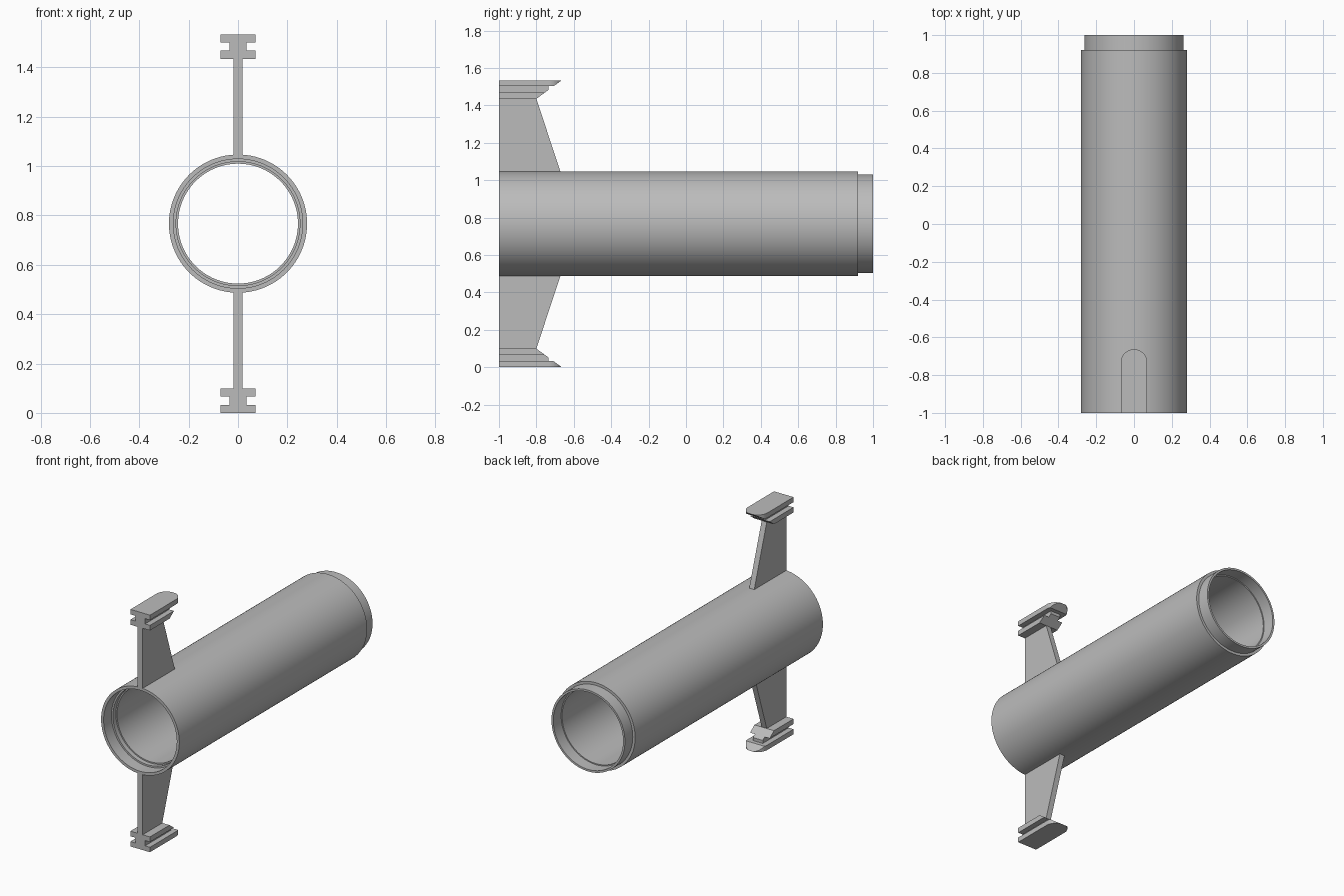
import bpy, bmesh, math
from mathutils import Vector, Matrix

cube = bpy.data.objects.get("Cube")
if cube:
    bpy.data.objects.remove(cube, do_unlink=True)

AXIS = 0.767   # height of the tube axis
FRONT = -1.0

grey = bpy.data.materials.new("plain grey")
grey.use_nodes = True
grey.diffuse_color = (0.5, 0.5, 0.5, 1)
grey.node_tree.nodes["Principled BSDF"].inputs["Base Color"].default_value = (0.5, 0.5, 0.5, 1)


def finish(bm, name, smooth=False):
    bmesh.ops.recalc_face_normals(bm, faces=bm.faces)
    mesh = bpy.data.meshes.new(name)
    bm.to_mesh(mesh)
    bm.free()
    mesh.materials.append(grey)
    ob = bpy.data.objects.new(name, mesh)
    bpy.context.collection.objects.link(ob)
    if smooth:
        bpy.ops.object.select_all(action='DESELECT')
        ob.select_set(True)
        bpy.context.view_layer.objects.active = ob
        bpy.ops.object.shade_smooth_by_angle(angle=math.radians(30))
    return ob


def prism(outline, offset):
    """Closed solid from a flat outline pushed along offset."""
    bm = bmesh.new()
    face = bm.faces.new([bm.verts.new(p) for p in outline])
    out = bmesh.ops.extrude_face_region(bm, geom=[face], use_keep_orig=True)
    moved = [g for g in out["geom"] if isinstance(g, bmesh.types.BMVert)]
    bmesh.ops.translate(bm, verts=moved, vec=offset)
    return bm


def slope_cut(bm):
    """Trim a rail layer along the slanted rear plane."""
    bmesh.ops.bisect_plane(bm, geom=bm.verts[:] + bm.edges[:] + bm.faces[:],
                           plane_co=Vector((0, -0.8, 0.668)),
                           plane_no=Vector((0, 0.1, -0.137)), clear_outer=True)
    bmesh.ops.holes_fill(bm, edges=[e for e in bm.edges if e.is_boundary])


def place(bm, name, side):
    """Put a fin part, drawn relative to the axis, above or below the tube."""
    if side < 0:
        bmesh.ops.scale(bm, vec=(1, 1, -1), verts=bm.verts)
    bmesh.ops.translate(bm, vec=(0, 0, AXIS), verts=bm.verts)
    finish(bm, name)


# Tube: stepped wall section turned around the y axis
section = [(0.28, FRONT), (0.28, 0.92), (0.263, 0.92), (0.263, 1.0),
           (0.25, 1.0), (0.25, 0.92), (0.243, 0.92), (0.243, -0.89),
           (0.251, -0.89), (0.251, -0.92), (0.262, -0.92), (0.262, FRONT)]
bm = bmesh.new()
ring = [bm.verts.new((r, y, 0)) for r, y in section]
edges = [bm.edges.new((a, b)) for a, b in zip(ring, ring[1:] + ring[:1])]
bmesh.ops.spin(bm, geom=ring + edges, cent=(0, 0, 0), axis=(0, 1, 0),
               angle=math.tau, steps=96, use_duplicate=False)
bmesh.ops.remove_doubles(bm, verts=bm.verts, dist=0.0001)
bmesh.ops.translate(bm, vec=(0, 0, AXIS), verts=bm.verts)
finish(bm, "tube", smooth=True)

# Fin and rail, repeated above and below
for label, side in (("upper", 1), ("lower", -1)):
    # Tapered fin plate
    plate = [(-0.018, y, z) for y, z in
             ((FRONT, 0.27), (-0.667, 0.27), (-0.672, 0.28), (-0.8, 0.668), (FRONT, 0.668))]
    place(prism(plate, Vector((0.036, 0, 0))), label + "_fin", side)

    # Inner flange and narrow web of the rail
    for part, half, rear, low, high in (("inner_flange", 0.07, -0.7, 0.668, 0.701),
                                        ("rail_web", 0.035, -0.735, 0.701, 0.735)):
        plan = [(-half, FRONT, low), (half, FRONT, low), (half, rear, low), (-half, rear, low)]
        bm = prism(plan, Vector((0, 0, high - low)))
        slope_cut(bm)
        place(bm, label + "_" + part, side)

    # Outer flange with a rounded, undercut rear end
    arc = [math.pi * i / 24 for i in range(25)]
    plan = [(-0.07, FRONT, 0.735), (0.07, FRONT, 0.735)]
    plan += [(0.07 * math.cos(a), -0.733 + 0.07 * math.sin(a), 0.735) for a in arc]
    bm = prism(plan, Vector((0, 0, 0.032)))
    slope_cut(bm)
    place(bm, label + "_outer_flange", side)
